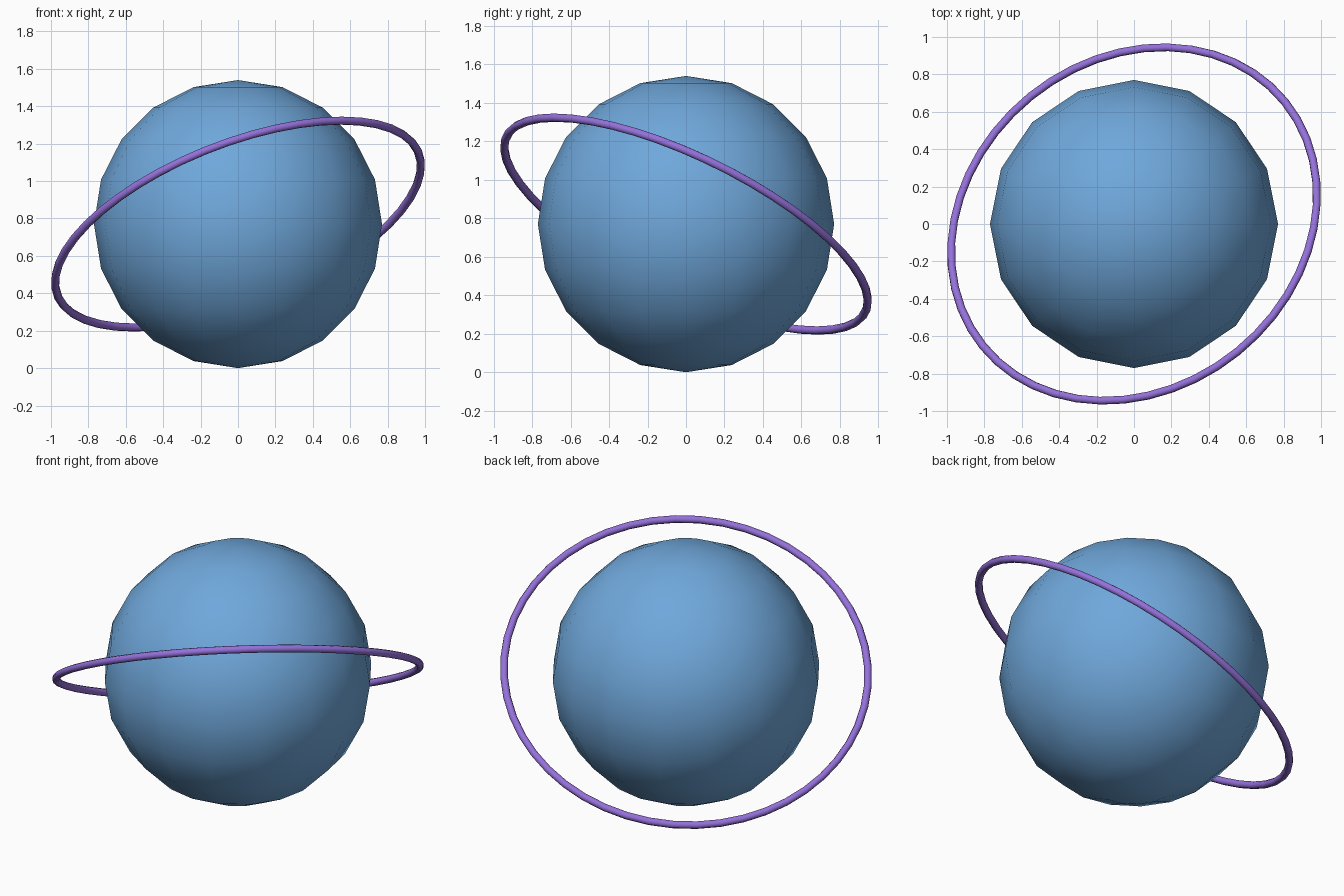
import bpy
import math
from mathutils import Vector

cube = bpy.data.objects.get("Cube")
if cube:
    bpy.data.objects.remove(cube, do_unlink=True)

CENTRE = Vector((0, 0, 0.77))
RING_AXIS = Vector((-0.335, 0.414, 0.846))


def make_material(name, colour):
    mat = bpy.data.materials.new(name)
    mat.use_nodes = True
    mat.diffuse_color = colour
    mat.node_tree.nodes["Principled BSDF"].inputs["Base Color"].default_value = colour
    return mat


def finish(name, mat):
    obj = bpy.context.object
    obj.name = name
    obj.data.materials.append(mat)
    bpy.ops.object.shade_smooth()
    return obj


blue = make_material("sky_blue", (0.16, 0.39, 0.71, 1))
purple = make_material("soft_purple", (0.3, 0.165, 0.7, 1))

# Planet: coarse smooth-shaded globe
bpy.ops.mesh.primitive_uv_sphere_add(segments=16, ring_count=10, radius=0.77, location=CENTRE)
finish("planet", blue)

# Thin tilted ring around the planet
bpy.ops.mesh.primitive_torus_add(
    major_segments=48, minor_segments=8, major_radius=1.038, minor_radius=0.022,
    location=CENTRE, rotation=RING_AXIS.to_track_quat("Z", "Y").to_euler())
finish("planet_ring", purple)
